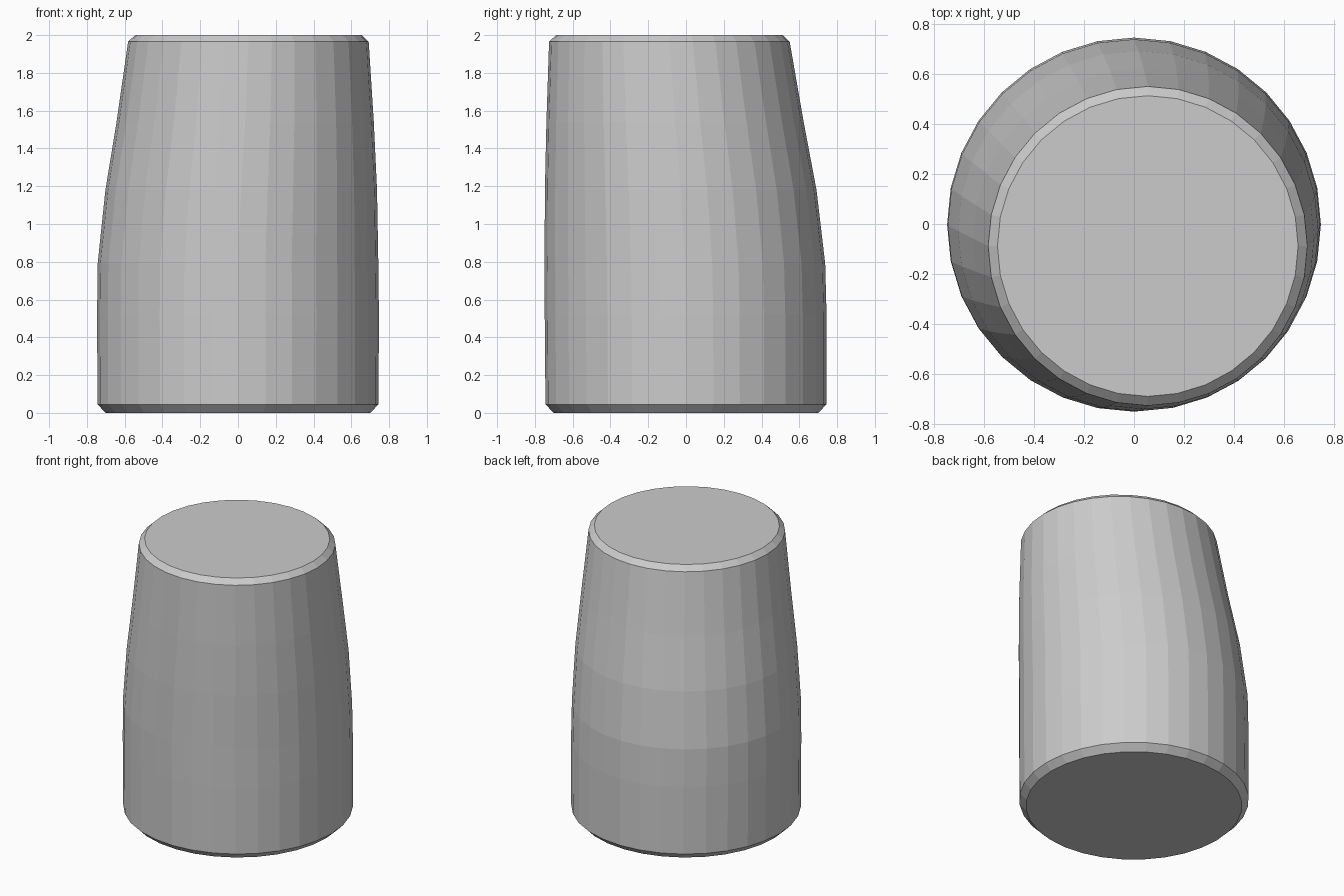
import bpy
import bmesh
import math

cube = bpy.data.objects.get("Cube")
if cube:
    bpy.data.objects.remove(cube, do_unlink=True)

SIDES = 32

# Rings from base to top: centre x, centre y, height, radius
RINGS = [
    (0, 0, 0, 0.70),
    (0, 0, 0.045, 0.744),
    (0, -0.002, 0.52, 0.746),
    (0, -0.006, 0.79, 0.743),
    (0.017, -0.028, 1.18, 0.719),
    (0.038, -0.058, 1.54, 0.681),
    (0.055, -0.088, 1.965, 0.637),
    (0.055, -0.088, 2, 0.60),
]


def add_ring(bm, cx, cy, z, radius):
    steps = [math.tau * i / SIDES for i in range(SIDES)]
    return [bm.verts.new((cx + radius * math.cos(a), cy + radius * math.sin(a), z))
            for a in steps]


# Plain grey
grey = bpy.data.materials.new("light_grey")
grey.use_nodes = True
colour = (0.6, 0.6, 0.6, 1)
grey.diffuse_color = colour
for node in grey.node_tree.nodes:
    if node.type == "BSDF_PRINCIPLED":
        node.inputs["Base Color"].default_value = colour

# Leaning tapered body, lofted through the rings, with chamfered rims
bm = bmesh.new()
loops = [add_ring(bm, *ring) for ring in RINGS]
for low, high in zip(loops, loops[1:]):
    for i in range(SIDES):
        j = (i + 1) % SIDES
        bm.faces.new((low[i], low[j], high[j], high[i]))

# Flat end caps
bm.faces.new(list(reversed(loops[0])))
bm.faces.new(loops[-1])
bmesh.ops.recalc_face_normals(bm, faces=bm.faces)

mesh = bpy.data.meshes.new("tapered_body")
bm.to_mesh(mesh)
bm.free()
mesh.materials.append(grey)
body = bpy.data.objects.new("tapered_body", mesh)
bpy.context.collection.objects.link(body)
